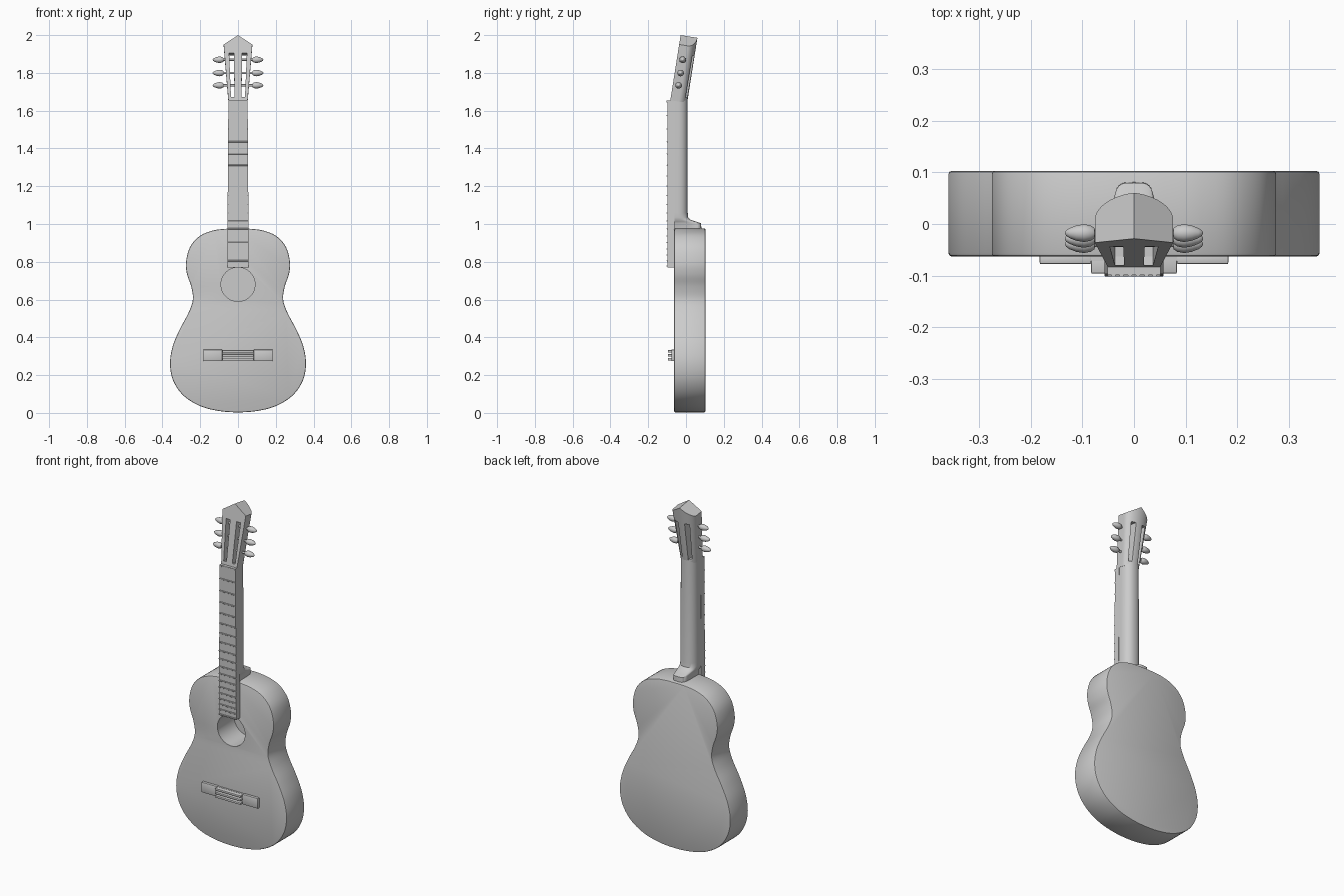
import bpy, bmesh, math
from mathutils import Matrix, Vector

if "Cube" in bpy.data.objects:
    bpy.data.objects.remove(bpy.data.objects["Cube"])


def finish(name, bm, mat=None, angle=35, bevel=0.0, seg=2):
    """Turn a bmesh into a smooth-by-angle object, optionally bevelled."""
    bmesh.ops.recalc_face_normals(bm, faces=bm.faces)
    if bevel:
        edges = [e for e in bm.edges if e.calc_face_angle(0) > math.radians(50)]
        bmesh.ops.bevel(bm, geom=edges, offset=bevel, segments=seg, profile=0.5, affect='EDGES')
    if mat:
        bm.transform(mat)
    me = bpy.data.meshes.new(name)
    bm.to_mesh(me)
    bm.free()
    me.shade_smooth()
    me.set_sharp_from_angle(angle=math.radians(angle))
    ob = bpy.data.objects.new(name, me)
    bpy.context.collection.objects.link(ob)
    return ob


def prism(name, pts, y0, y1, **kw):
    """Extrude an x/z outline along y."""
    bm = bmesh.new()
    a = [bm.verts.new((x, y0, z)) for x, z in pts]
    b = [bm.verts.new((x, y1, z)) for x, z in pts]
    bm.faces.new(a)
    bm.faces.new(b[::-1])
    for i in range(len(a)):
        j = (i + 1) % len(a)
        bm.faces.new((a[i], b[i], b[j], a[j]))
    return finish(name, bm, **kw)


def box(name, x0, x1, y0, y1, z0, z1, **kw):
    return prism(name, [(x0, z0), (x1, z0), (x1, z1), (x0, z1)], y0, y1, **kw)


def d_ring(w, front, mid, back, p=1.0, n=10):
    """Flat-fronted, round-backed section, starting at the front centre."""
    half = [(w, front)]
    for i in range(n):
        t = math.pi / 2 * i / n
        half.append((w * math.cos(t) ** p, mid + (back - mid) * math.sin(t) ** p))
    return [(0, front)] + half + [(0, back)] + [(-x, y) for x, y in half[::-1]]


def loft(name, rings, **kw):
    """Skin a list of 3D rings and cap both ends in two halves."""
    bm = bmesh.new()
    vs = [[bm.verts.new(p) for p in r] for r in rings]
    n = len(vs[0])
    for a, b in zip(vs, vs[1:]):
        for i in range(n):
            j = (i + 1) % n
            bm.faces.new((a[i], a[j], b[j], b[i]))
    for r in (vs[0], vs[-1]):
        bm.faces.new(r[:n // 2 + 1])
        bm.faces.new(r[n // 2:] + r[:1])
    return finish(name, bm, **kw)


def lathe_x(name, prof, side, centre, mat, seg=20):
    """Revolve (x, radius) points around the x axis."""
    rings = [[Vector((side * x, r * math.cos(k), r * math.sin(k))) + centre
              for k in (2 * math.pi * i / seg for i in range(seg))] for x, r in prof]
    return loft(name, rings, mat=mat)


def cut(ob, cutter):
    m = ob.modifiers.new("cut", 'BOOLEAN')
    m.object, m.operation, m.solver = cutter, 'DIFFERENCE', 'EXACT'
    bpy.context.view_layer.objects.active = ob
    bpy.ops.object.modifier_apply(modifier=m.name)
    bpy.data.objects.remove(cutter)
    ob.data.set_sharp_from_angle(angle=math.radians(35))


def smooth_loop(pts, k=5):
    """Closed Catmull-Rom curve."""
    out, n = [], len(pts)
    for i in range(n):
        p = [Vector(pts[(i + d) % n]) for d in (-1, 0, 1, 2)]
        for s in range(k):
            t = s / k
            q = 0.5 * (2 * p[1] + (p[2] - p[0]) * t + (2 * p[0] - 5 * p[1] + 4 * p[2] - p[3]) * t * t
                       + (3 * p[1] - p[0] - 3 * p[2] + p[3]) * t ** 3)
            out.append((q.x, q.y))
    return out


# Body with sound hole
half = [(0.1, 0.01), (0.2, 0.036), (0.287, 0.09), (0.342, 0.168), (0.36, 0.26), (0.345, 0.355),
        (0.307, 0.445), (0.262, 0.53), (0.239, 0.60), (0.248, 0.67), (0.270, 0.735), (0.275, 0.80),
        (0.253, 0.88), (0.2, 0.938), (0.13, 0.966), (0.06, 0.975)]
outline = smooth_loop([(0, 0.003)] + half + [(0, 0.976)] + [(-x, z) for x, z in half[::-1]])
body = prism("body", outline, -0.063, 0.103, bevel=0.006)
circle = [(0.09 * math.cos(2 * math.pi * i / 48), 0.68 + 0.09 * math.sin(2 * math.pi * i / 48))
          for i in range(48)]
cut(body, prism("hole_cutter", circle, -0.2, 0.092))

# Neck flowing into the heel: z, half width, back y, squareness
sections = [(0.955, 0.042, 0.082, 0.45), (1.004, 0.042, 0.080, 0.45), (1.012, 0.046, 0.055, 0.55),
            (1.022, 0.052, 0.025, 0.75), (1.035, 0.054, 0.012, 0.9), (1.06, 0.054, 0.009, 0.9),
            (1.67, 0.050, 0.009, 0.9)]
loft("neck", [[(x, y, z) for x, y in d_ring(w, -0.064, -0.045, b, p)] for z, w, b, p in sections])

# Fretboard, nut and frets
prism("fretboard", [(-0.057, 0.77), (0.057, 0.77), (0.051, 1.645), (-0.051, 1.645)], -0.097, -0.062)
box("nut", -0.051, 0.051, -0.099, -0.062, 1.643, 1.655)
for i in range(6):
    x = -0.04 + 0.016 * i
    box("nut_ridge", x - 0.004, x + 0.004, -0.102, -0.098, 1.644, 1.654)
for n in range(1, 19):
    z = 1.65 - 1.35 * (1 - 2 ** (-n / 12))
    w = 0.051 + 0.006 * (1.645 - z) / 0.875
    box("fret", -w, w, -0.102, -0.096, z - 0.003, z + 0.003, bevel=0.001, seg=1)

# Tilted headstock with pointed top and two slots
tilt = Matrix.Translation((0, -0.083, 1.655)) @ Matrix.Rotation(math.radians(-9), 4, 'X')
lower, upper = d_ring(0.051, 0, 0.045, 0.09), d_ring(0.076, 0, 0.045, 0.09)
headstock = loft("headstock", [[(x, y, 0.0) for x, y in lower],
                               [(x, y, 0.349 - 0.05 * abs(x) / 0.076) for x, y in upper]], mat=tilt)
for s in (-1, 1):
    slot = [(s * 0.019, 0.018), (s * 0.037, 0.018), (s * 0.047, 0.253), (s * 0.021, 0.253)]
    cut(headstock, prism("slot_cutter", slot, -0.1, 0.2, mat=tilt))

# Tuning pegs with string rollers
peg = [(0.015, 0.006), (0.076, 0.006), (0.077, 0.010), (0.084, 0.015), (0.097, 0.0175),
       (0.112, 0.015), (0.125, 0.010), (0.132, 0.005), (0.134, 0.001)]
for s in (-1, 1):
    for z in (0.085, 0.151, 0.222):
        lathe_x("tuning_peg", peg, s, Vector((0, 0.031, z)), tilt)

# Bridge: base, end blocks and three raised bars
box("bridge_base", -0.09, 0.09, -0.072, -0.06, 0.277, 0.333)
for s in (-1, 1):
    box("bridge_wing", min(s * 0.083, s * 0.183), max(s * 0.083, s * 0.183),
        -0.078, -0.06, 0.275, 0.335, bevel=0.003)
for z in (0.284, 0.305, 0.326):
    box("bridge_bar", -0.083, 0.083, -0.096, -0.06, z - 0.006, z + 0.006, bevel=0.002)
